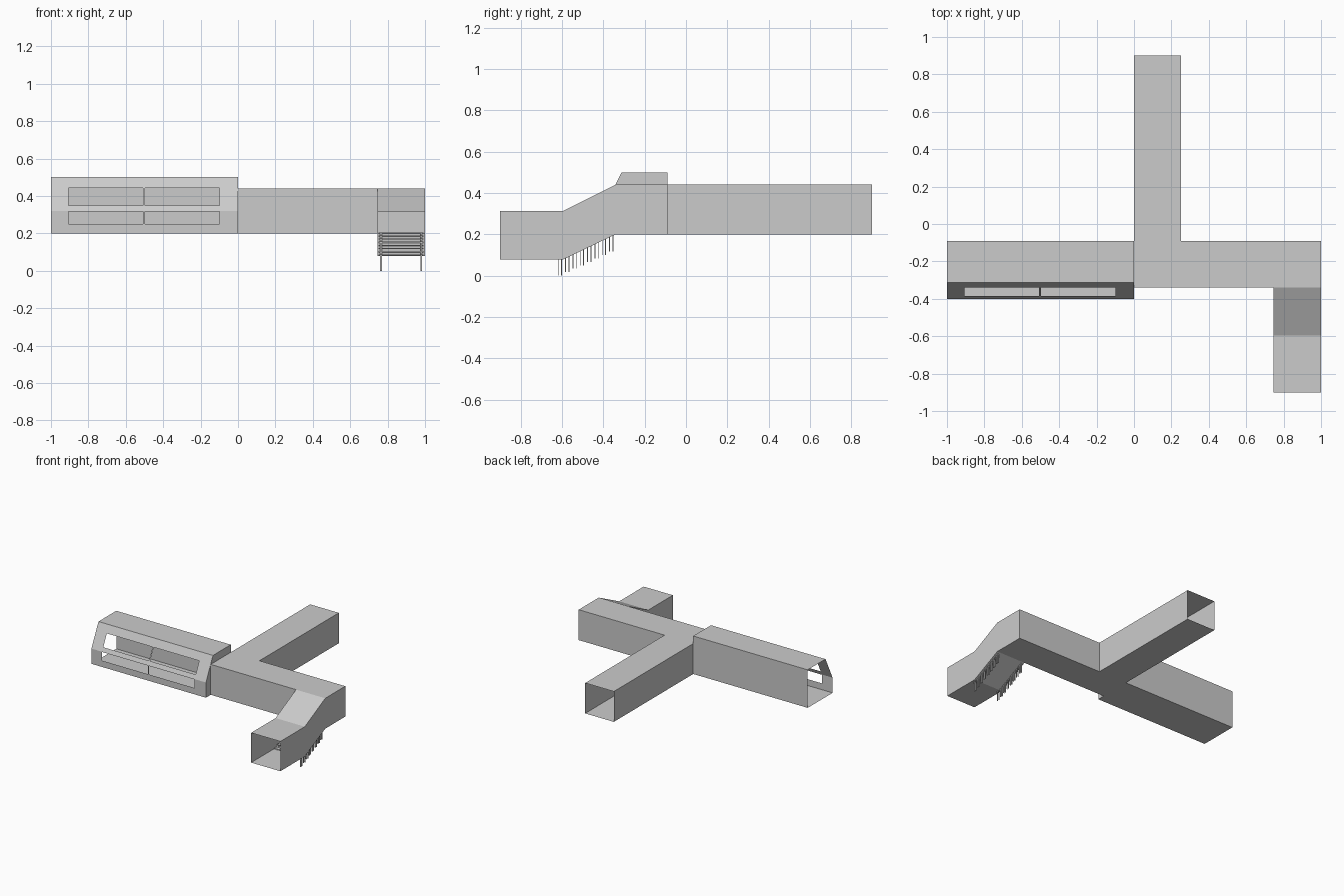
import bpy, bmesh
from mathutils import Vector

if "Cube" in bpy.data.objects:
    bpy.data.objects.remove(bpy.data.objects["Cube"])


def finish(name, bm):
    bmesh.ops.remove_doubles(bm, verts=bm.verts, dist=1e-5)
    bmesh.ops.recalc_face_normals(bm, faces=bm.faces)
    me = bpy.data.meshes.new(name)
    bm.to_mesh(me)
    bm.free()
    ob = bpy.data.objects.new(name, me)
    bpy.context.collection.objects.link(ob)
    return ob


def shell(name, outline, to3d, lo, hi, caps=True, open_sides=()):
    """Thin-walled prism: outline swept from lo to hi, with chosen sides left open."""
    bm = bmesh.new()
    a = [bm.verts.new(to3d(p, lo)) for p in outline]
    b = [bm.verts.new(to3d(p, hi)) for p in outline]
    n = len(outline)
    for i in range(n):
        if i not in open_sides:
            j = (i + 1) % n
            bm.faces.new((a[i], a[j], b[j], b[i]))
    if caps:
        bm.faces.new(a[::-1])
        bm.faces.new(b)
    return finish(name, bm)


def plan(p, z):
    return (p[0], p[1], z)


def section(p, x):
    return (x, p[0], p[1])


FLOOR, CEIL, FRONT, BACK = 0.2, 0.44, -0.34, -0.09

# Main corridor with rear branch; openings to ramp, rear end and window room
footprint = [(0, FRONT), (0.745, FRONT), (1, FRONT), (1, BACK),
             (0.25, BACK), (0.25, 0.9), (0, 0.9), (0, BACK)]
shell("corridor", footprint, plan, FLOOR, CEIL, open_sides=(1, 5, 7))

# Sloping corridor down to the front exit
ramp = [(FRONT, FLOOR), (FRONT, CEIL), (-0.595, 0.313), (-0.9, 0.313),
        (-0.9, 0.078), (-0.595, 0.078)]
shell("ramp_corridor", ramp, section, 0.745, 1, open_sides=(0, 3))

# Window room: floor, back wall and roof (front is the window panels)
SILL, EAVE = (-0.4, 0.32), (-0.312, 0.5)
room = [(-0.4, FLOOR), (BACK, FLOOR), (BACK, 0.5), EAVE, SILL]
shell("window_room", room, section, -1, 0, caps=False, open_sides=(3, 4))

# End wall of the room around the corridor opening
bm = bmesh.new()
wall = [(-0.4, FLOOR), (FRONT, FLOOR), (FRONT, CEIL), (BACK, CEIL), (BACK, 0.5), EAVE, SILL]
bm.faces.new([bm.verts.new(section(p, 0)) for p in wall])
finish("room_end_wall", bm)


def window_panel(name, low, high, z_cuts):
    """Flat panel with two window holes in the row between the middle cuts."""
    xs = [-1, -0.907, -0.508, -0.497, -0.1, 0]
    bm = bmesh.new()

    def pt(x, z):
        t = (z - low[1]) / (high[1] - low[1])
        return bm.verts.new((x, low[0] + t * (high[0] - low[0]), z))

    for r in range(len(z_cuts) - 1):
        for c in range(5):
            if r == 1 and c in (1, 3):
                continue
            bm.faces.new((pt(xs[c], z_cuts[r]), pt(xs[c + 1], z_cuts[r]),
                          pt(xs[c + 1], z_cuts[r + 1]), pt(xs[c], z_cuts[r + 1])))
    finish(name, bm)


window_panel("lower_windows", (-0.4, FLOOR), SILL, [FLOOR, 0.25, 0.318, 0.32])
window_panel("upper_windows", SILL, EAVE, [0.32, 0.35, 0.442, 0.5])


def add_box(bm, x0, x1, y0, y1, z0, z1):
    vs = bmesh.ops.create_cube(bm, size=1)["verts"]
    lo, hi = Vector((x0, y0, z0)), Vector((x1, y1, z1))
    for v in vs:
        v.co = Vector([l + (c + 0.5) * (h - l) for c, l, h in zip(v.co, lo, hi)])


# Stairs: eight treads, each on four thin legs
for i in range(8):
    y, z = -0.62 + i * 0.0355, i * 0.0168
    bm = bmesh.new()
    add_box(bm, 0.752, 0.993, y - 0.002, y + 0.024, z + 0.082, z + 0.088)
    for x in (0.76, 0.976):
        for dy in (0, 0.016):
            add_box(bm, x, x + 0.009, y + dy, y + dy + 0.004, z, z + 0.082)
    finish(f"stair_step_{i + 1}", bm)
